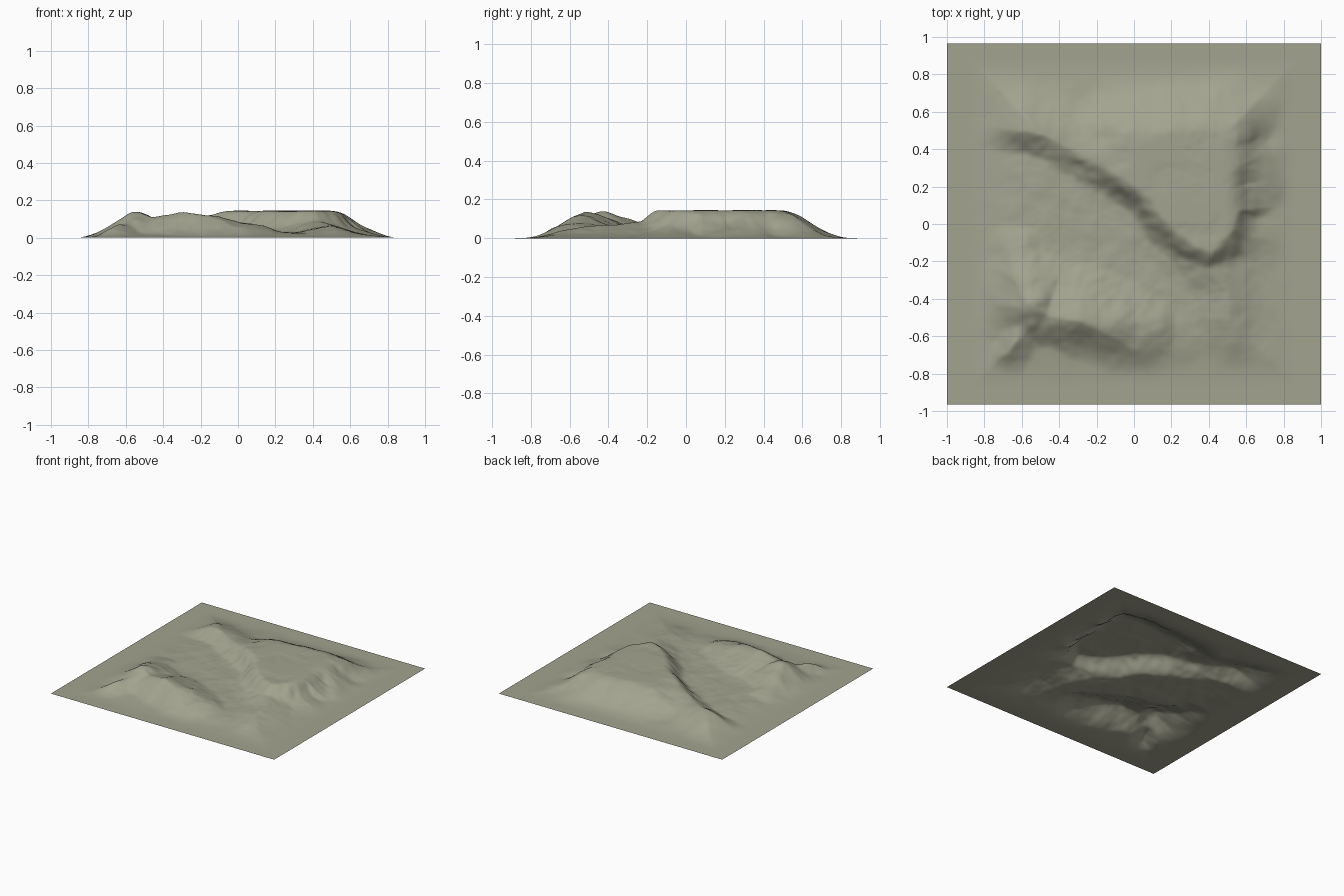
import bpy, bmesh
from mathutils import Vector, noise

if "Cube" in bpy.data.objects:
    bpy.data.objects.remove(bpy.data.objects["Cube"])

HALF_Y = 0.965
TOP = 0.144

# Mesa rim, listed around the outline
MESA = [Vector(p) for p in [(-.22, .33), (-.1, .29), (.04, .19), (.2, 0), (.33, -.12), (.41, -.14),
                            (.5, -.06), (.54, .06), (.52, .2), (.52, .32), (.5, .42), (.4, .5), (.2, .47), (-.04, .41)]]
# Crest lines: (points x, y, z), width of the front side, width of the back side
RIDGES = [
    ([(-.78, .52, .1), (-.62, .5, .12), (-.45, .46, .09), (-.3, .38, .08), (-.15, .33, .1)], .17, .45),
    ([(-.76, -.44, .13), (-.58, -.44, .15), (-.48, -.49, .11), (-.3, -.53, .14),
      (-.15, -.59, .135), (0, -.66, .11), (.2, -.68, .045)], .24, .42),
    ([(-.58, -.42, .15), (-.64, -.28, .12), (-.66, -.14, .08)], .25, .25),
    ([(-.6, -.54, .09), (-.66, -.7, .12)], .16, .16),
    ([(.41, -.15, .1), (.5, -.35, .07), (.52, -.62, .06)], .3, .3),
    ([(.5, 0, .12), (.64, -.06, .08), (.74, -.1, .07)], .22, .22),
    ([(.5, .34, .135), (.7, .27, .12)], .28, .3),
]


def smooth(a, b, v):
    t = min(max((v - a) / (b - a), 0), 1)
    return t * t * (3 - 2 * t)


def nearest(p, a, b):
    ab = b - a
    t = min(max((p - a).dot(ab) / ab.length_squared, 0), 1)
    return t, p - (a + ab * t)


def mesa_height(p):
    # Steep cliff in front, long gentle slope behind, lower western tip
    inside, best = False, Vector((9, 9))
    for a, b in zip(MESA, MESA[1:] + MESA[:1]):
        d = nearest(p, a, b)[1]
        if d.length < best.length:
            best = d
        if (a.y > p.y) != (b.y > p.y) and p.x < a.x + (p.y - a.y) * (b.x - a.x) / (b.y - a.y):
            inside = not inside
    top = TOP * (.68 + .32 * smooth(-.28, .0, p.x))
    if inside:
        return top
    r = best.length
    back = smooth(-.2, .8, best.y / max(r, 1e-6))
    return top * (.62 * (1 - smooth(0, .15 + .4 * back, r)) + .38 * (1 - smooth(0, .4 + .2 * back, r)))


def ridge_height(p, ridge):
    pts, front, back = ridge
    h = 0
    for a, b in zip(pts, pts[1:]):
        t, d = nearest(p, Vector(a[:2]), Vector(b[:2]))
        r = d.length
        s = .5 + .5 * d.y / max(r, 1e-6)
        u = min(r / (front + (back - front) * s), 1)
        z = a[2] + (b[2] - a[2]) * t
        h = max(h, z * (1 - u) ** 1.5 * (1 + .9 * u))
    return h


def height(x, y):
    # Warp the lookup so slopes break into gullies
    w = noise.noise_vector(Vector((x * 7, y * 7, 1))) * .02 + noise.noise_vector(Vector((x * 18, y * 18, 4))) * .01
    p = Vector((x + w.x, y + w.y))
    parts = [mesa_height(p), .03] + [ridge_height(p, r) for r in RIDGES]
    h = sum(v ** 8 for v in parts) ** (1 / 8)
    h += .006 * noise.fractal(Vector((x * 6, y * 6, 2)), 1, 2, 4)
    h = min(h, TOP + .15 * max(h - TOP, 0)) if y > -.3 else min(h, .165)
    # Square fade into the flat border
    edge = max(abs(x), abs(y)) + .02 * noise.noise(Vector((x * 6, y * 6, 9)))
    return max(0, h * (1 - smooth(.48, .88, edge)))


# Terrain sheet
bm = bmesh.new()
bmesh.ops.create_grid(bm, x_segments=200, y_segments=193, size=1)
for v in bm.verts:
    v.co.y *= HALF_Y
    v.co.z = height(v.co.x, v.co.y)
bmesh.ops.smooth_vert(bm, verts=[v for v in bm.verts if not v.is_boundary], factor=.5,
                      use_axis_x=False, use_axis_y=False, use_axis_z=True)
for f in bm.faces:
    f.smooth = True
mesh = bpy.data.meshes.new("terrain")
bm.to_mesh(mesh)
bm.free()
mat = bpy.data.materials.new("dry_grass")
mat.diffuse_color = (.37, .37, .28, 1)
mat.use_nodes = True
mat.node_tree.nodes["Principled BSDF"].inputs["Base Color"].default_value = mat.diffuse_color
mesh.materials.append(mat)
bpy.context.collection.objects.link(bpy.data.objects.new("terrain", mesh))
